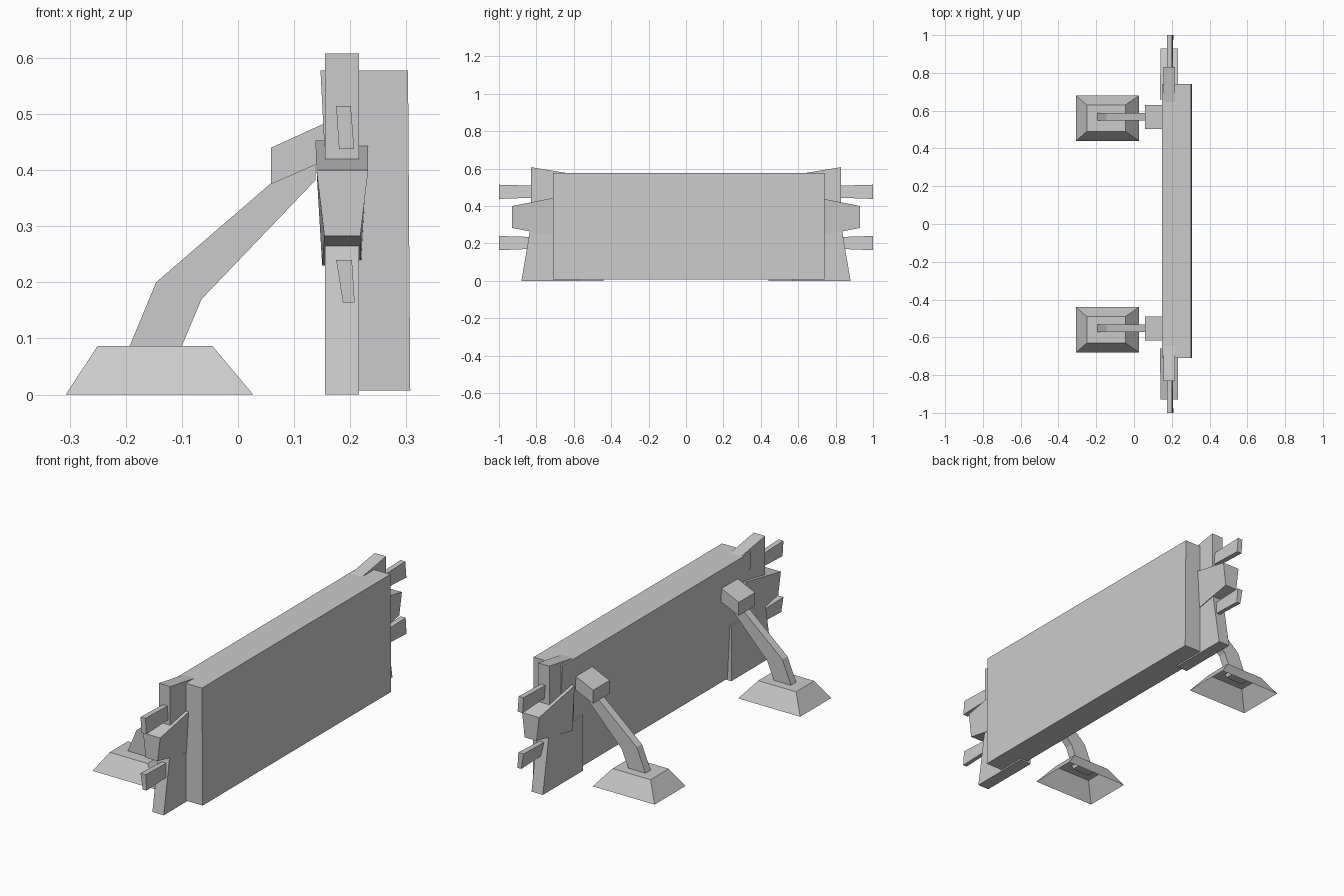
import bpy, bmesh

if "Cube" in bpy.data.objects:
    bpy.data.objects.remove(bpy.data.objects["Cube"])


def make(name, verts, faces):
    me = bpy.data.meshes.new(name)
    me.from_pydata(verts, [], faces)
    bm = bmesh.new()
    bm.from_mesh(me)
    bmesh.ops.recalc_face_normals(bm, faces=bm.faces)
    bm.to_mesh(me)
    bm.free()
    ob = bpy.data.objects.new(name, me)
    bpy.context.collection.objects.link(ob)
    return ob


def loft(name, a, b, cap_a=True):
    """Join two matching outlines into a solid."""
    n = len(a)
    faces = [(i, (i + 1) % n, n + (i + 1) % n, n + i) for i in range(n)]
    faces.append(tuple(range(n, 2 * n)))
    if cap_a:
        faces.append(tuple(range(n)))
    return make(name, a + b, faces)


def prism_y(name, xz, y0, y1):
    return loft(name, [(x, y0, z) for x, z in xz], [(x, y1, z) for x, z in xz])


def rect(x0, x1, y0, y1, z):
    return [(x0, y0, z), (x1, y0, z), (x1, y1, z), (x0, y1, z)]


def section(y, top, bottom):
    """Four-sided cross-section at y; top and bottom are (x0, x1, z)."""
    return [(top[0], y, top[2]), (top[1], y, top[2]),
            (bottom[1], y, bottom[2]), (bottom[0], y, bottom[2])]


# Barrier panel, leaning very slightly
prism_y("panel", [(0.147, 0.578), (0.303, 0.578), (0.307, 0.007), (0.176, 0.007)],
        -0.71, 0.74)

for s, side in ((1, "back"), (-1, "front")):
    # End plate with wider foot
    yz = [(0.57, 0), (0.88, 0), (0.835, 0.265), (0.83, 0.42), (0.83, 0.608),
          (0.64, 0.577), (0.64, 0.27), (0.57, 0.27)]
    loft("end_plate_" + side, [(0.155, s * y, z) for y, z in yz],
         [(0.216, s * y, z) for y, z in yz])

    # Tapered bracket gripping the end plate
    loft("end_bracket_" + side,
         section(s * 0.66, (0.138, 0.232, 0.453), (0.150, 0.220, 0.23)),
         section(s * 0.93, (0.140, 0.232, 0.40), (0.154, 0.218, 0.283)))

    # Connector pegs
    for label, start, end in (
            ("upper", ((0.177, 0.200, 0.507), (0.182, 0.205, 0.447)),
                      ((0.175, 0.201, 0.514), (0.180, 0.207, 0.438))),
            ("lower", ((0.178, 0.200, 0.232), (0.186, 0.206, 0.174)),
                      ((0.175, 0.203, 0.240), (0.187, 0.208, 0.164)))):
        loft(f"{label}_peg_{side}", section(s * 0.75, *start), section(s * 1.0, *end))

    # Support foot, open underneath
    c = s * 0.56
    loft("foot_" + side, rect(-0.307, 0.027, c - 0.12, c + 0.12, 0),
         rect(-0.25, -0.046, c - 0.07, c + 0.07, 0.087), cap_a=False)

    # Bent support arm
    c += 0.007
    prism_y("arm_" + side, [(-0.2, 0.07), (-0.107, 0.07), (-0.065, 0.17),
                            (0.138, 0.382), (0.138, 0.445), (-0.146, 0.2)],
            c - 0.02, c + 0.02)

    # Block joining arm to panel
    prism_y("arm_block_" + side, [(0.059, 0.375), (0.16, 0.419), (0.16, 0.486),
                                  (0.059, 0.44)], c - 0.063, c + 0.063)
